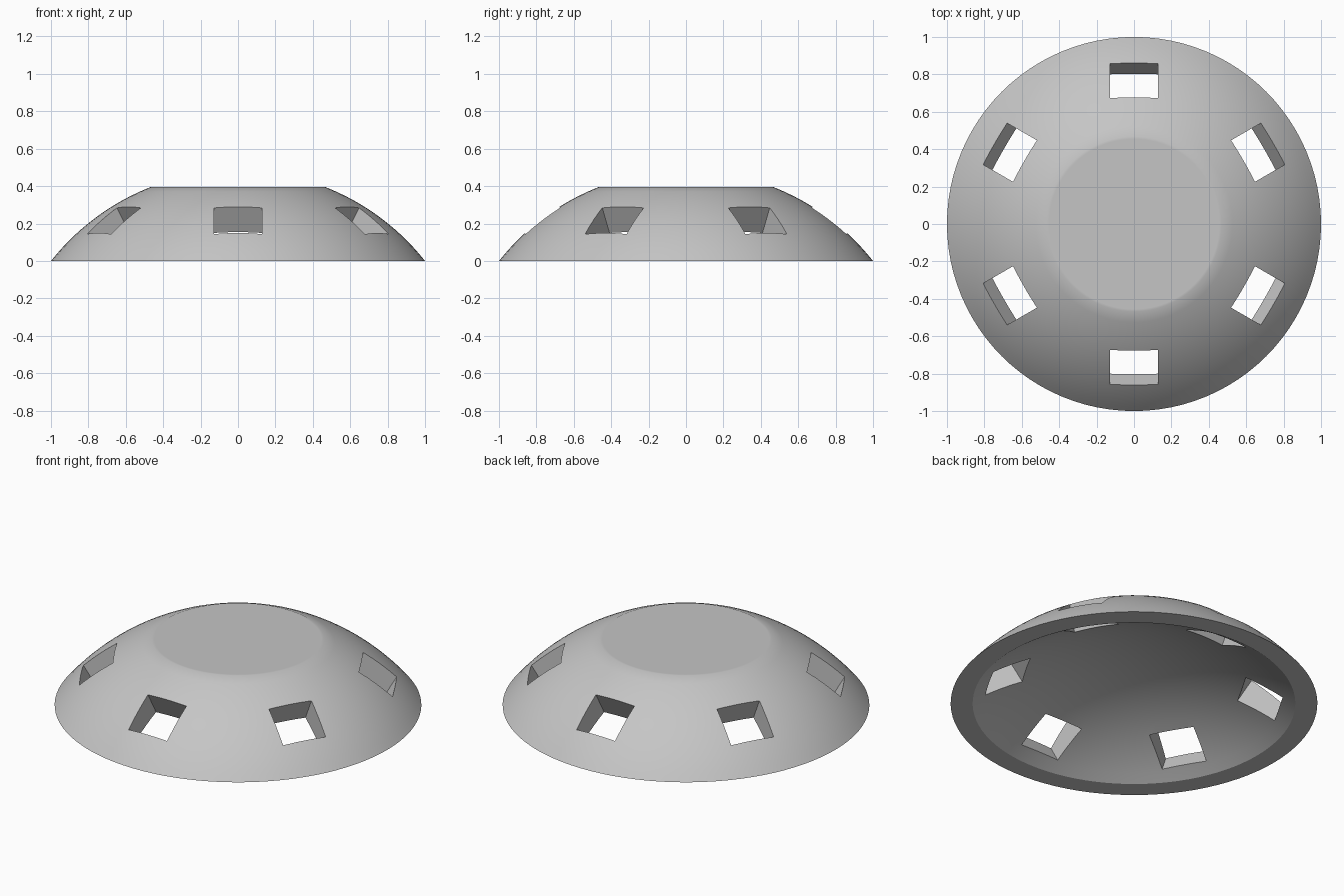
import bpy, bmesh, math
from mathutils import Matrix, Vector

if "Cube" in bpy.data.objects:
    bpy.data.objects.remove(bpy.data.objects["Cube"], do_unlink=True)

SEGMENTS = 96
TOP_Z, CENTRE_Z, RADIUS = 0.395, -0.79, 1.274      # spherical outside, cut flat
HOLLOW_R, HOLLOW_CENTRE_Z = 0.88, -1.27            # flatter spherical hollow

grey = bpy.data.materials.new("light grey")
grey.use_nodes = True
colour = (0.56, 0.56, 0.56, 1)
grey.diffuse_color = colour
grey.node_tree.nodes["Principled BSDF"].inputs["Base Color"].default_value = colour


def make_object(name, bm):
    bmesh.ops.recalc_face_normals(bm, faces=bm.faces)
    mesh = bpy.data.meshes.new(name)
    bm.to_mesh(mesh)
    bm.free()
    obj = bpy.data.objects.new(name, mesh)
    bpy.context.collection.objects.link(obj)
    mesh.materials.append(grey)
    return obj


# Dome: closed profile spun around the z axis
profile = [(0, TOP_Z), (0.455, TOP_Z)]
for i in range(17):
    z = TOP_Z * (1 - i / 16)
    profile.append((math.sqrt(RADIUS ** 2 - (z - CENTRE_Z) ** 2), z))
profile[-1] = (1, 0)
hollow_radius = math.hypot(HOLLOW_R, HOLLOW_CENTRE_Z)
for i in range(17):
    r = HOLLOW_R * (1 - i / 16)
    profile.append((r, HOLLOW_CENTRE_Z + math.sqrt(hollow_radius ** 2 - r ** 2)))

bm = bmesh.new()
verts = [bm.verts.new((r, 0, z)) for r, z in profile]
edges = [bm.edges.new(pair) for pair in zip(verts, verts[1:])]
bmesh.ops.spin(bm, geom=verts + edges, axis=(0, 0, 1), cent=(0, 0, 0),
               angle=math.tau, steps=SEGMENTS)
bmesh.ops.remove_doubles(bm, verts=bm.verts, dist=0.0001)
dome = make_object("dome", bm)

# Six rectangular openings, each sloping steeply inwards
lower, upper = Vector((0.861, 0, 0.15)), Vector((0.677, 0, 0.29))
slope = math.radians(60)
tilt = Matrix.Rotation(-slope, 4, "Y")
height = (upper - lower).dot(Vector((-math.sin(slope), 0, math.cos(slope))))
place = Matrix.Translation((lower + upper) / 2) @ tilt
size = Matrix.Diagonal((0.7, 0.256, height, 1))
bm = bmesh.new()
for i in range(6):
    turn = Matrix.Rotation(math.radians(30 + 60 * i), 4, "Z")
    bmesh.ops.create_cube(bm, size=1, matrix=turn @ place @ size)
cutter = make_object("opening_cutter", bm)

bpy.context.view_layer.objects.active = dome
dome.select_set(True)
cut = dome.modifiers.new("openings", "BOOLEAN")
cut.object = cutter
cut.operation = "DIFFERENCE"
cut.solver = "EXACT"
bpy.ops.object.modifier_apply(modifier=cut.name)
bpy.data.objects.remove(cutter, do_unlink=True)
bpy.ops.object.shade_smooth_by_angle(angle=math.radians(30))
